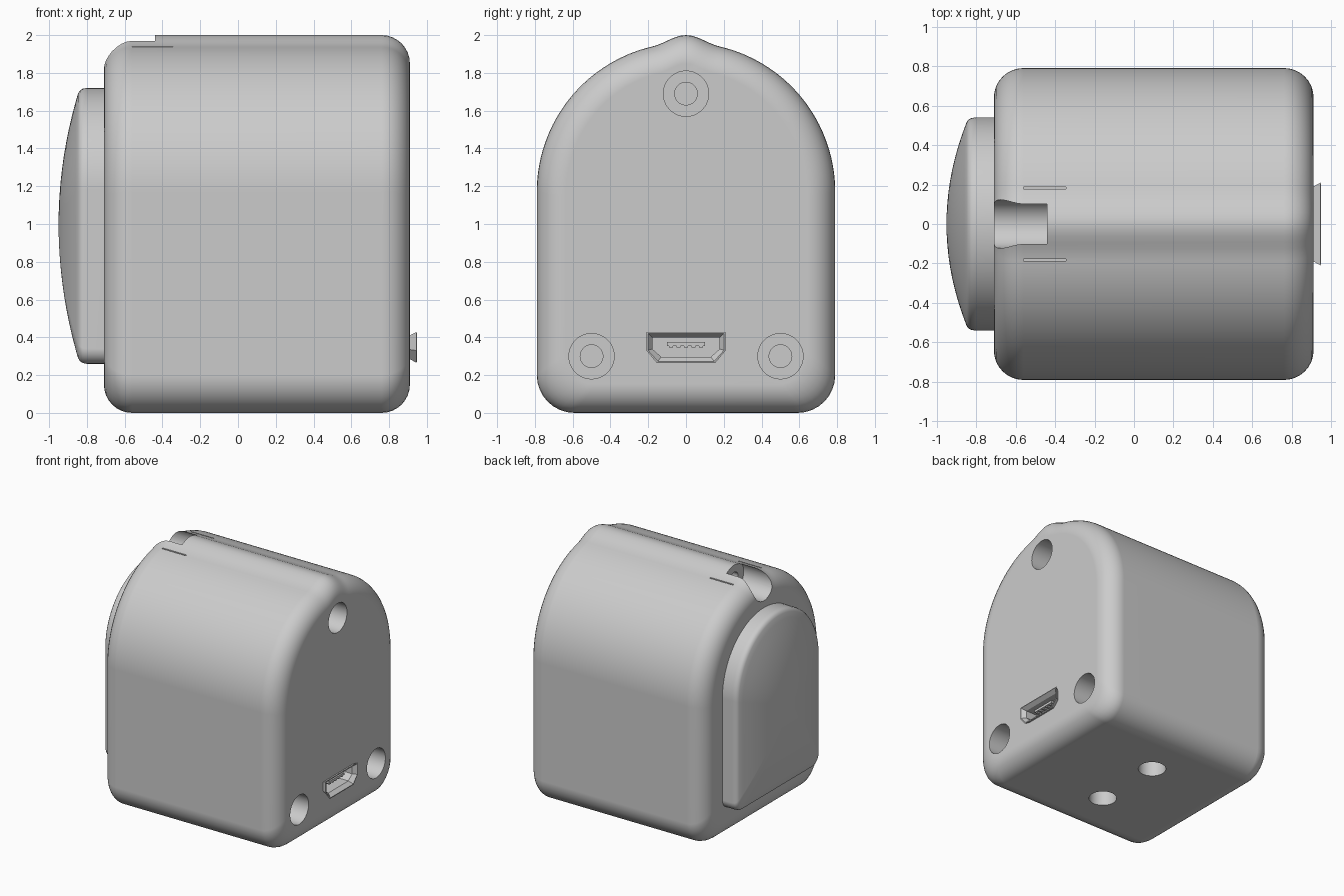
import bpy, bmesh
from math import pi, sin, cos, radians
from mathutils import Matrix

if "Cube" in bpy.data.objects:
    bpy.data.objects.remove(bpy.data.objects["Cube"])

grey = bpy.data.materials.new("matte_grey")
grey.use_nodes = True
grey.diffuse_color = (0.6, 0.6, 0.6, 1)
grey.node_tree.nodes["Principled BSDF"].inputs["Base Color"].default_value = (0.6, 0.6, 0.6, 1)


def finish(bm, name):
    bmesh.ops.recalc_face_normals(bm, faces=bm.faces)
    mesh = bpy.data.meshes.new(name)
    bm.to_mesh(mesh)
    bm.free()
    mesh.materials.append(grey)
    obj = bpy.data.objects.new(name, mesh)
    bpy.context.collection.objects.link(obj)
    return obj


def loft(name, rings, closed=False):
    """Skin a list of point rings, capping the ends unless closed into a tube."""
    bm = bmesh.new()
    loops = [[bm.verts.new(p) for p in ring] for ring in rings]
    pairs = list(zip(loops, loops[1:]))
    if closed:
        pairs.append((loops[-1], loops[0]))
    else:
        bm.faces.new(loops[0])
        bm.faces.new(loops[-1])
    for a, b in pairs:
        for i in range(len(a)):
            j = (i + 1) % len(a)
            bm.faces.new((a[i], a[j], b[j], b[i]))
    return finish(bm, name)


def box(name, x, y, z):
    bm = bmesh.new()
    size = Matrix.Diagonal((x[1] - x[0], y[1] - y[0], z[1] - z[0], 1))
    mid = Matrix.Translation([sum(r) / 2 for r in (x, y, z)])
    bmesh.ops.create_cube(bm, size=1, matrix=mid @ size)
    return finish(bm, name)


def rod(name, centre, radius, length, axis):
    bm = bmesh.new()
    turn = Matrix.Rotation(pi / 2, 4, 'Y') if axis == 'X' else Matrix()
    bmesh.ops.create_cone(bm, cap_ends=True, segments=48, radius1=radius, radius2=radius,
                          depth=length, matrix=Matrix.Translation(centre) @ turn)
    return finish(bm, name)


def cut(obj, cutter):
    mod = obj.modifiers.new("cut", 'BOOLEAN')
    mod.operation, mod.solver, mod.object = 'DIFFERENCE', 'EXACT', cutter
    bpy.context.view_layer.objects.active = obj
    bpy.ops.object.modifier_apply(modifier=mod.name)
    bpy.data.objects.remove(cutter)


def smooth(obj):
    bpy.ops.object.select_all(action='DESELECT')
    obj.select_set(True)
    bpy.context.view_layer.objects.active = obj
    bpy.ops.object.shade_smooth_by_angle(angle=radians(30))
    mod = obj.modifiers.new("weighted_normals", 'WEIGHTED_NORMAL')
    mod.keep_sharp = True


def arch(w, bottom, spring, corner, ridge=0.0):
    """Arched outline with rounded lower corners and an optional crest."""
    half = []
    for i in range(9):
        a = -pi / 2 + i * pi / 16
        half.append((w - corner + corner * cos(a), bottom + corner + corner * sin(a)))
    for i in range(41):
        a = i * pi / 80
        y = w * cos(a)
        bump = ridge * cos(pi * y / 0.36) ** 2 if y < 0.18 else 0
        half.append((y, spring + w * sin(a) + bump))
    return half + [(-y, z) for y, z in reversed(half[:-1])]


# Arched body with rounded ends
outline = arch(0.79, 0.0, 1.17, 0.2, 0.04)
R = 0.15
steps = [i * pi / 16 for i in range(9)]
ends = [(-0.71 + R - R * cos(a), R - R * sin(a)) for a in steps]
ends += [(0.91 - R + R * sin(a), R - R * cos(a)) for a in steps]
body = loft("body", [[(x, y * (1 - d / 0.79), 1 + (z - 1) * (1 - d)) for y, z in outline]
                     for x, d in ends])

# Crest notch with pin hole, and the two slits beside it
cut(body, rod("notch_cutter", (-0.64, 0, 1.9), 0.123, 0.4, 'X'))
cut(body, rod("pin_cutter", (-0.42, 0, 1.89), 0.05, 0.2, 'X'))
for side in (-1, 1):
    y = side * 0.182
    cut(body, box("slit_cutter", (-0.56, -0.345), (y - 0.005, y + 0.005), (1.86, 2.1)))

# Stepped magnet holes on the end face
for y, z in ((0, 1.69), (-0.5, 0.3), (0.5, 0.3)):
    cut(body, rod("magnet_hole_cutter", (0.85, y, z), 0.12, 0.4, 'X'))
    cut(body, rod("screw_hole_cutter", (0.65, y, z), 0.06, 0.2, 'X'))

# Underside holes
for y in (-0.29, 0.29):
    cut(body, rod("base_hole_cutter", (0.065, y, 0), 0.105, 0.5, 'Z'))

# Port socket: tapered shell with flared lips
port = [(-0.14, 0.285), (0.14, 0.285), (0.19, 0.335), (0.19, 0.41), (-0.19, 0.41), (-0.19, 0.335)]


def port_ring(x, grow):
    return [(x, y * (1 + grow / 0.19), 0.35 + (z - 0.35) * (1 + grow / 0.065)) for y, z in port]


cut(body, loft("port_cutter", [port_ring(0.72, -0.001), port_ring(1.0, -0.001)]))
smooth(body)
loft("port_shell", [port_ring(0.73, 0), port_ring(0.91, 0), port_ring(0.945, 0.02),
                    port_ring(0.947, 0.012), port_ring(0.915, -0.012),
                    port_ring(0.73, -0.012)], closed=True)
box("port_tongue", (0.71, 0.9), (-0.1, 0.1), (0.355, 0.375))
for i in range(5):
    y = (i - 2) * 0.04
    box("port_contact", (0.73, 0.895), (y - 0.01, y + 0.01), (0.345, 0.356))

# Domed front cover
cover = arch(0.54, 0.26, 1.18, 0.08)
layers = [(-0.66, 1), (-0.8, 1), (-0.822, 0.995), (-0.836, 0.982)]
layers += [(-0.95 + 0.112 * s * s, s) for s in (0.96, 0.9, 0.8, 0.7, 0.6, 0.5, 0.4, 0.3, 0.2, 0.1, 0.02)]
smooth(loft("front_cover", [[(x, y * s, 1 + (z - 1) * s) for y, z in cover] for x, s in layers]))
